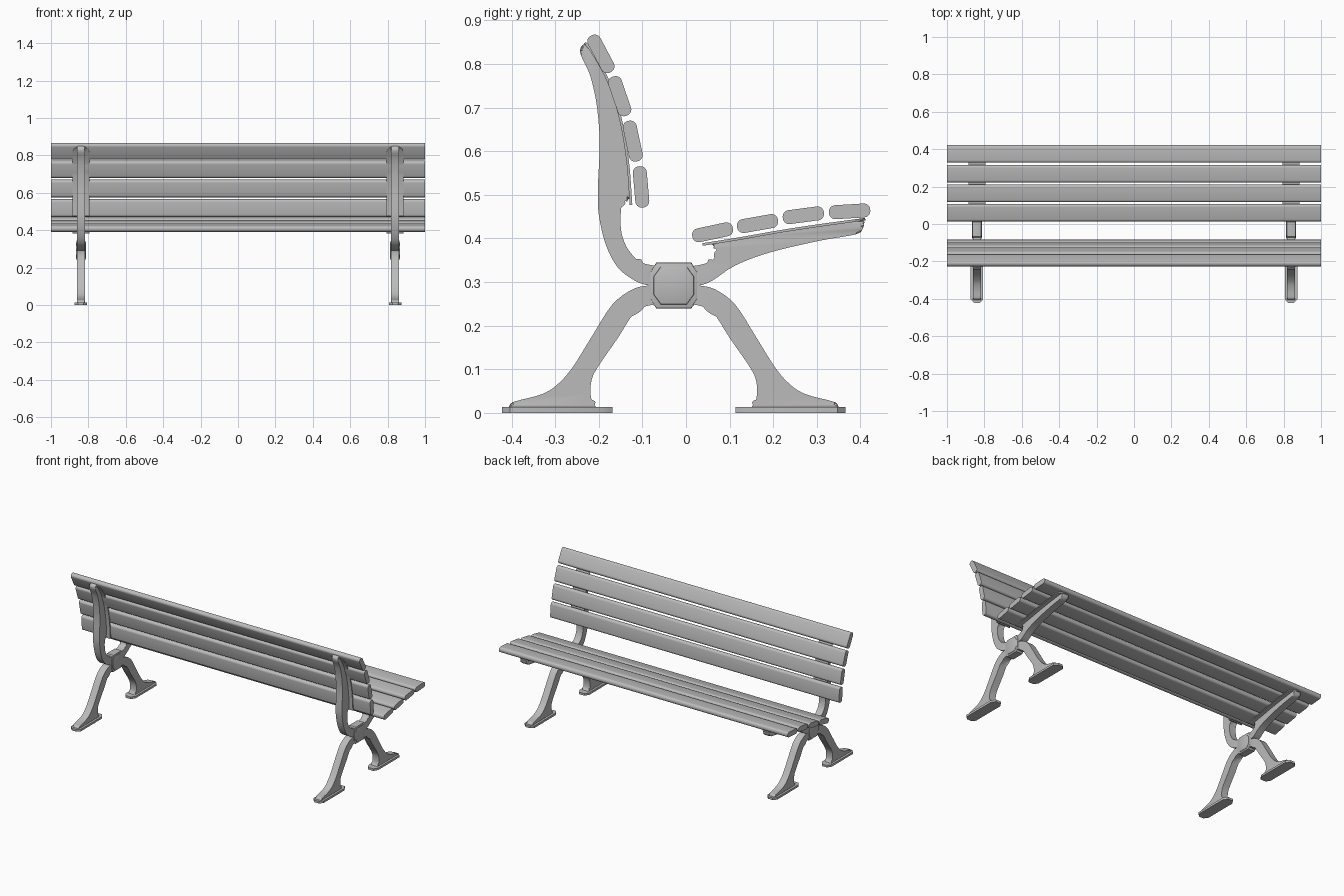
import bpy, bmesh, math
from mathutils import Vector

cube = bpy.data.objects.get("Cube")
if cube:
    bpy.data.objects.remove(cube, do_unlink=True)

SIDE = 0.84      # distance of each side frame from the middle
MID = -0.028     # depth of the hub centre
HUB_Z = 0.292

grey = bpy.data.materials.new("plain grey")
grey.use_nodes = True
color = (0.5, 0.5, 0.5, 1)
grey.diffuse_color = color
grey.node_tree.nodes["Principled BSDF"].inputs["Base Color"].default_value = color


def spline(points, steps=4):
    """Smooth curve through a few 2D points."""
    p = [Vector(q) for q in points]
    p = [2 * p[0] - p[1]] + p + [2 * p[-1] - p[-2]]
    out = []
    for a, b, c, d in zip(p, p[1:], p[2:], p[3:]):
        for i in range(steps):
            t = i / steps
            out.append(0.5 * (2 * b + (c - a) * t + (2 * a - 5 * b + 4 * c - d) * t**2
                              + (3 * b - a - 3 * c + d) * t**3))
    return out + [p[-2]]


def finish(name, bm, mirrored=True):
    bmesh.ops.recalc_face_normals(bm, faces=bm.faces)
    mesh = bpy.data.meshes.new(name)
    bm.to_mesh(mesh)
    bm.free()
    mesh.materials.append(grey)
    obj = bpy.data.objects.new(name, mesh)
    bpy.context.collection.objects.link(obj)
    bpy.ops.object.select_all(action="DESELECT")
    obj.select_set(True)
    bpy.context.view_layer.objects.active = obj
    bpy.ops.object.shade_smooth_by_angle(angle=math.radians(35))
    if mirrored:
        obj.modifiers.new("Other side", "MIRROR")
    return obj


def extrude(name, outline, x, width, bevel=0, mirrored=True):
    """Extrude a depth/height outline sideways, rounding its rims."""
    bm = bmesh.new()
    rings = [[bm.verts.new((x + s * width / 2, y, z)) for y, z in outline] for s in (-1, 1)]
    caps = [bm.faces.new(r) for r in rings]
    n = len(outline)
    for i in range(n):
        j = (i + 1) % n
        bm.faces.new((rings[0][i], rings[0][j], rings[1][j], rings[1][i]))
    if bevel:
        rims = [e for f in caps for e in f.edges]
        bmesh.ops.bevel(bm, geom=rims, offset=bevel, segments=2, profile=0.5,
                        affect="EDGES", clamp_overlap=False)
    return finish(name, bm, mirrored)


def flange(name, points, half=0.046, thick=0.006):
    """Thin strip under the slats, rounded at its last end."""
    path = spline(points, 12)
    end = path[-1]
    bm = bmesh.new()
    rows = []
    for i, p in enumerate(path):
        d = min((p - end).length / half, 1)
        w = max(half * math.sqrt(1 - (1 - d) ** 2), 0.006)
        t = (path[min(i + 1, len(path) - 1)] - path[max(i - 1, 0)]).normalized()
        n = Vector((-t.y, t.x)) * thick / 2
        rows.append([bm.verts.new((SIDE + s * w, *(p + k * n)))
                     for s, k in ((-1, -1), (1, -1), (1, 1), (-1, 1))])
    for a, b in zip(rows, rows[1:]):
        for i in range(4):
            j = (i + 1) % 4
            bm.faces.new((a[i], a[j], b[j], b[i]))
    bm.faces.new(rows[0])
    bm.faces.new(rows[-1])
    finish(name, bm)


def slat(name, y, z, degrees, length=0.095, thick=0.032, radius=0.0145):
    """Full-width board with a rounded section."""
    a = math.radians(degrees)
    u, v = Vector((math.cos(a), math.sin(a))), Vector((-math.sin(a), math.cos(a)))
    outline = []
    for k, (su, sv) in enumerate(((1, 1), (-1, 1), (-1, -1), (1, -1))):
        for i in range(6):
            b = math.pi / 2 * (k + i / 5)
            outline.append(Vector((y, z))
                           + u * (su * (length / 2 - radius) + radius * math.cos(b))
                           + v * (sv * (thick / 2 - radius) + radius * math.sin(b)))
    extrude(name, outline, 0, 2, mirrored=False)


# Seat and back boards
for i, s in enumerate([(0.061, 0.414, 12), (0.164, 0.434, 10), (0.269, 0.453, 7.5), (0.375, 0.462, 3.5)]):
    slat(f"seat_slat_{i + 1}", *s)
for i, s in enumerate([(-0.103, 0.518, 95), (-0.122, 0.623, 102), (-0.152, 0.726, 109), (-0.195, 0.823, 118)]):
    slat(f"back_slat_{i + 1}", *s)

# Back support
back_rear = [(-0.06, 0.29), (-0.085, 0.292), (-0.117, 0.303), (-0.156, 0.333), (-0.184, 0.386),
             (-0.2, 0.455), (-0.202, 0.513), (-0.198, 0.605), (-0.2, 0.662), (-0.207, 0.72),
             (-0.221, 0.777), (-0.241, 0.82), (-0.241, 0.838), (-0.232, 0.847)]
back_front = [(-0.22, 0.835), (-0.186, 0.777), (-0.163, 0.72), (-0.145, 0.65), (-0.133, 0.57), (-0.129, 0.492)]
back_hook = [(-0.138, 0.489), (-0.147, 0.478), (-0.15, 0.444), (-0.147, 0.409), (-0.133, 0.375),
             (-0.106, 0.347), (-0.075, 0.338), (-0.05, 0.337)]
extrude("back_support", spline(back_rear) + spline(back_front) + spline(back_hook), SIDE, 0.044, 0.006)
flange("back_flange", [(-0.126, 0.477)] + back_front[-2::-1] + [(-0.232, 0.848)])

# Seat support
seat_under = [(0, 0.29), (0.03, 0.292), (0.06, 0.303), (0.113, 0.338), (0.193, 0.368), (0.308, 0.395),
              (0.388, 0.409), (0.405, 0.422), (0.409, 0.438)]
seat_top = [(0.405, 0.441), (0.308, 0.43), (0.216, 0.416), (0.125, 0.4), (0.06, 0.387)]
seat_hook = [(0.066, 0.381), (0.071, 0.365), (0.055, 0.347), (0.025, 0.338), (0, 0.337)]
extrude("seat_support", spline(seat_under) + spline(seat_top) + spline(seat_hook), SIDE, 0.044, 0.006)
flange("seat_flange", [(0.038, 0.386)] + seat_top[-2:0:-1] + [(0.411, 0.444)])

# Legs and feet, the same on both sides of the hub
leg_outer = [(0, 0.294), (0.03, 0.292), (0.067, 0.283), (0.113, 0.248), (0.16, 0.175), (0.205, 0.103),
             (0.24, 0.064), (0.274, 0.043), (0.33, 0.028), (0.345, 0.022), (0.352, 0.01)]
leg_inner = [(0.147, 0.01), (0.159, 0.025), (0.163, 0.05), (0.159, 0.08), (0.143, 0.11),
             (0.1, 0.172), (0.06, 0.232), (0.02, 0.248), (0, 0.248)]
leg = spline(leg_outer) + spline(leg_inner)
for name, side in (("plus", 1), ("minus", -1)):
    extrude(f"leg_{name}", [(MID + side * (y - MID), z) for y, z in leg], SIDE, 0.044, 0.006)
    # Foot plate with tapered ends
    bm = bmesh.new()
    plan = [(-0.018, 0.113), (0.018, 0.113), (0.034, 0.138), (0.034, 0.347),
            (0.015, 0.366), (-0.015, 0.366), (-0.034, 0.347), (-0.034, 0.138)]
    base = bm.faces.new([bm.verts.new((SIDE + x, MID + side * (y - MID), 0)) for x, y in plan])
    top = bmesh.ops.extrude_face_region(bm, geom=[base])["geom"]
    for v in top:
        if isinstance(v, bmesh.types.BMVert):
            v.co.z = 0.013
    if not base.is_valid or len(bm.faces) < len(plan) + 2:
        bmesh.ops.holes_fill(bm, edges=bm.edges)
    finish(f"foot_{name}", bm)


# Hub block with a raised octagonal panel
def octagon(half_y, half_z, cut_y, cut_z):
    quarter = [(half_y, half_z - cut_z), (half_y - cut_y, half_z)]
    right = [(y, -z) for y, z in quarter[::-1]] + quarter
    return [(MID + y, HUB_Z + z) for y, z in right + [(-y, z) for y, z in right[::-1]]]


extrude("hub", octagon(0.054, 0.053, 0.014, 0.022), SIDE, 0.048, 0.004)
extrude("hub_panel", octagon(0.046, 0.043, 0.016, 0.022), SIDE, 0.054, 0.003)
